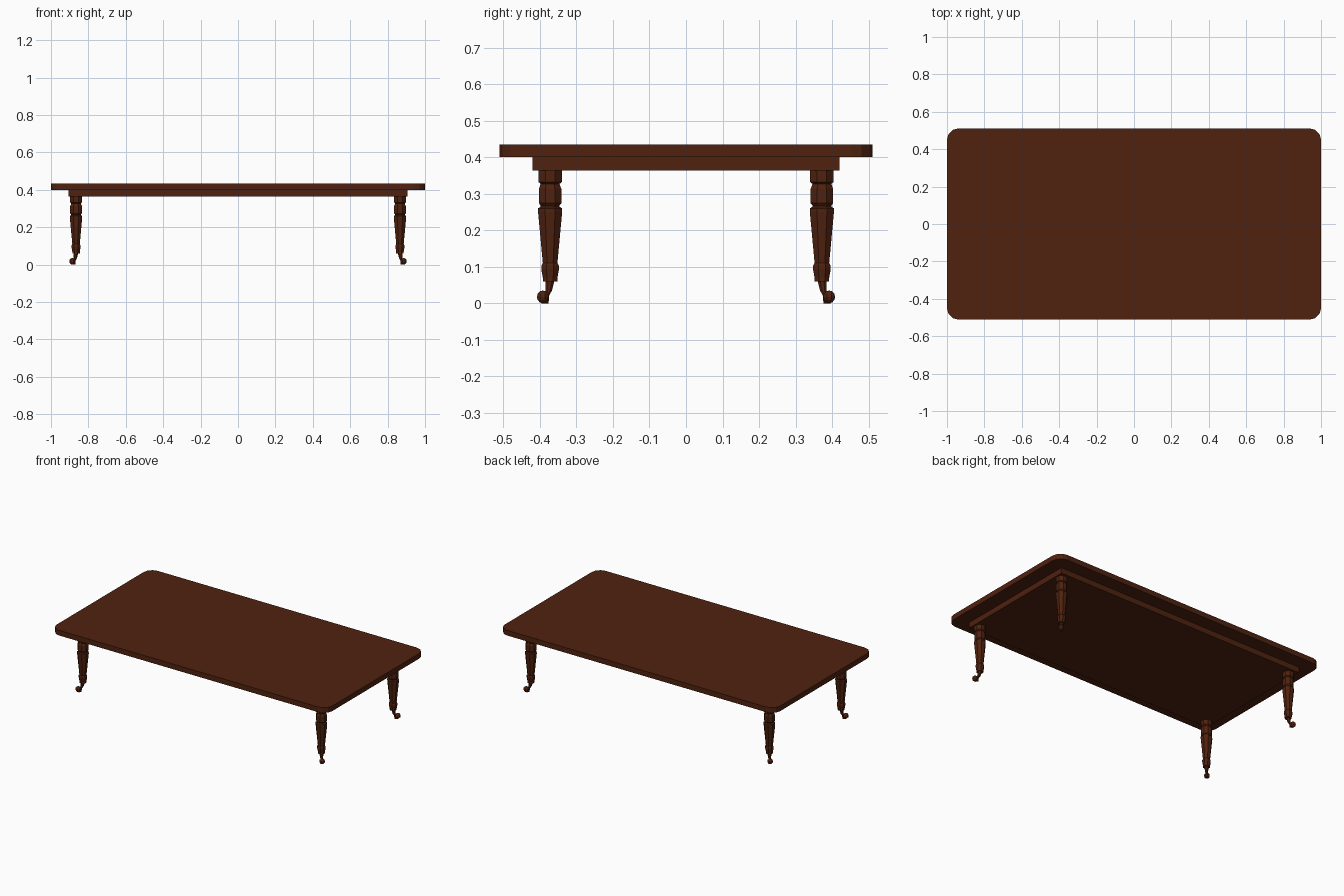
import bpy, bmesh, math
from mathutils import Matrix

if "Cube" in bpy.data.objects:
    bpy.data.objects.remove(bpy.data.objects["Cube"])

wood = bpy.data.materials.new("dark_red_wood")
wood.diffuse_color = (0.08, 0.016, 0.005, 1)
wood.use_nodes = True
wood.node_tree.nodes["Principled BSDF"].inputs["Base Color"].default_value = wood.diffuse_color


def finish(bm, name):
    bmesh.ops.recalc_face_normals(bm, faces=bm.faces)
    me = bpy.data.meshes.new(name)
    bm.to_mesh(me)
    bm.free()
    me.materials.append(wood)
    ob = bpy.data.objects.new(name, me)
    bpy.context.collection.objects.link(ob)
    return ob


def box(name, hx, hy, z0, z1, corner=0):
    bm = bmesh.new()
    bmesh.ops.create_cube(bm, size=1, matrix=Matrix.Translation((0, 0, (z0 + z1) / 2))
                          @ Matrix.Diagonal((2 * hx, 2 * hy, z1 - z0, 1)))
    if corner:
        uprights = [e for e in bm.edges if abs(e.verts[0].co.z - e.verts[1].co.z) > 1e-4]
        bmesh.ops.bevel(bm, geom=uprights, offset=corner, segments=3, profile=0.5,
                        affect='EDGES')
    return finish(bm, name)


def loft(bm, rings, n, cx, cy, dx, dy):
    """Stack n-sided rings (half width, z, outward shift) and cap the ends."""
    prev = None
    for half, z, shift in rings:
        r = half / math.cos(math.pi / n)
        ring = [bm.verts.new((cx + dx * shift + r * math.cos((i + .5) * math.tau / n),
                              cy + dy * shift + r * math.sin((i + .5) * math.tau / n), z))
                for i in range(n)]
        if prev:
            for i in range(n):
                j = (i + 1) % n
                bm.faces.new((prev[i], prev[j], ring[j], ring[i]))
        else:
            bm.faces.new(ring)
        prev = ring
    bm.faces.new(prev)


# Top board and solid apron
box("table_top", 1.0, 0.511, 0.40, 0.434, corner=0.06)
box("apron", 0.907, 0.42, 0.364, 0.402)

# Octagonal turned leg: half width, height, shift
LEG = [(.032, .37, 0), (.032, .332, 0), (.026, .327, 0), (.029, .317, 0), (.031, .314, 0),
       (.031, .274, 0), (.026, .268, 0), (.026, .264, 0), (.033, .26, 0), (.033, .25, 0),
       (.020, .11, 0), (.024, .103, 0), (.024, .092, 0), (.020, .07, 0), (.020, .06, 0)]
# Slanted caster bracket below the leg
BRACKET = [(.012, .062, 0), (.009, .035, .004), (.006, .02, .009), (.006, 0, .010)]

for sx, side in ((-1, "left"), (1, "right")):
    for sy, end in ((-1, "front"), (1, "back")):
        cx, cy = sx * .866, sy * .372
        bm = bmesh.new()
        loft(bm, LEG, 8, cx, cy, sx, sy)
        finish(bm, f"{end}_{side}_leg")

        # Caster: bracket, flat base and rounded wheel set diagonally outward
        bm = bmesh.new()
        loft(bm, BRACKET, 8, cx, cy, sx, sy)
        loft(bm, [(.007, .01, .018), (.008, 0, .016)], 8, cx, cy, sx, sy)
        bmesh.ops.create_uvsphere(
            bm, u_segments=8, v_segments=6, radius=.0175,
            matrix=Matrix.Translation((cx + sx * .020, cy + sy * .020, .0175))
            @ Matrix.Rotation(math.pi / 8, 4, 'Z'))
        finish(bm, f"{end}_{side}_caster")
